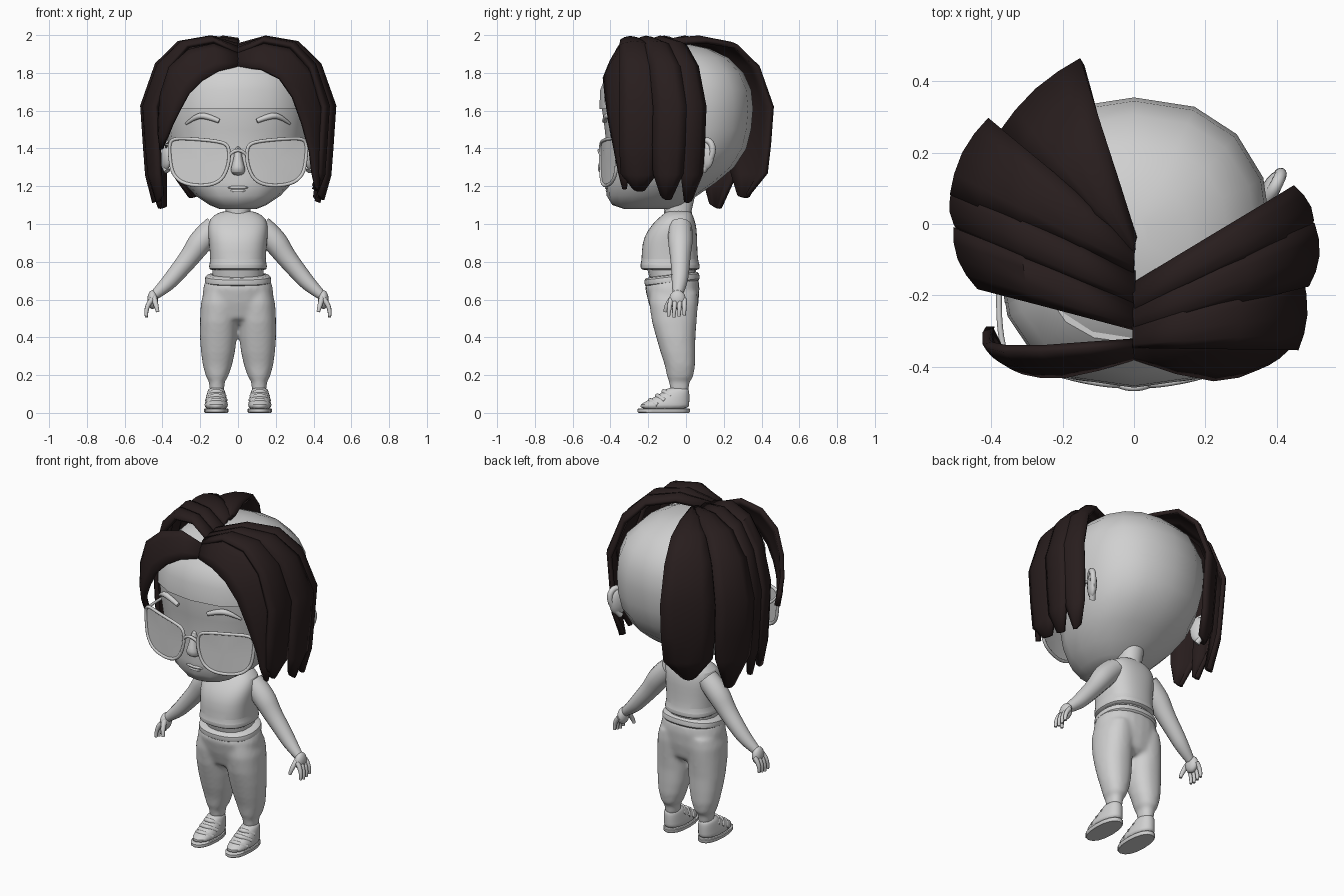
import bpy, bmesh, math
from mathutils import Vector

cube = bpy.data.objects.get("Cube")
if cube:
    bpy.data.objects.remove(cube, do_unlink=True)


def make_material(name, color):
    mat = bpy.data.materials.new(name)
    mat.use_nodes = True
    mat.diffuse_color = color
    mat.node_tree.nodes["Principled BSDF"].inputs["Base Color"].default_value = color
    return mat


GREY = make_material("plain grey", (0.63, 0.63, 0.63, 1))
HAIR = make_material("dark brown hair", (0.021, 0.0125, 0.0125, 1))
parts = []


def add_object(name, mesh, mat):
    mesh.materials.clear()
    mesh.materials.append(mat)
    obj = bpy.data.objects.new(name, mesh)
    bpy.context.collection.objects.link(obj)
    parts.append(obj)
    return obj


def from_bmesh(name, bm, mat=GREY):
    bmesh.ops.recalc_face_normals(bm, faces=bm.faces)
    mesh = bpy.data.meshes.new(name)
    bm.to_mesh(mesh)
    bm.free()
    return add_object(name, mesh, mat)


def skin_rows(bm, rows, closed):
    """Join rows of points with quads."""
    grid = [[bm.verts.new(p) for p in row] for row in rows]
    count = len(grid[0])
    for low, high in zip(grid, grid[1:]):
        for i in range(count if closed else count - 1):
            j = (i + 1) % count
            bm.faces.new((low[i], low[j], high[j], high[i]))
    return grid


def add_loft(bm, rings, cx=0, sides=16, power=0.9):
    """Stack oval rings given as z, half width, front y, back y, optional centre x."""
    rows = []
    for z, rx, front, back, *center in rings:
        mid = center[0] if center else cx
        row = []
        for i in range(sides):
            a = math.tau * i / sides
            c, s = (math.copysign(abs(t) ** power, t) for t in (math.cos(a), math.sin(a)))
            row.append((mid + rx * c, (front + back) / 2 + (back - front) / 2 * s, z))
        rows.append(row)
    grid = skin_rows(bm, rows, True)
    bm.faces.new(grid[0])
    bm.faces.new(grid[-1])


def loft(name, rings, cx=0, sides=16, power=0.9, smooth=0):
    bm = bmesh.new()
    add_loft(bm, rings, cx, sides, power)
    obj = from_bmesh(name, bm)
    if smooth:
        mod = obj.modifiers.new("smooth", "SUBSURF")
        mod.levels = mod.render_levels = smooth
    return obj


def tube(name, points, radii, cyclic=False):
    """Round tube along a soft path."""
    curve = bpy.data.curves.new(name, "CURVE")
    curve.dimensions = "3D"
    curve.bevel_depth = 1
    curve.bevel_resolution = 4
    curve.resolution_u = 4
    curve.use_fill_caps = True
    spline = curve.splines.new("NURBS")
    spline.points.add(len(points) - 1)
    for i, (target, p) in enumerate(zip(spline.points, points)):
        target.co = (*p, 1)
        target.radius = radii[i] if isinstance(radii, (list, tuple)) else radii
    spline.order_u = min(3, len(points))
    spline.use_cyclic_u = cyclic
    spline.use_endpoint_u = not cyclic
    helper = bpy.data.objects.new(name + " path", curve)
    bpy.context.collection.objects.link(helper)
    graph = bpy.context.evaluated_depsgraph_get()
    mesh = bpy.data.meshes.new_from_object(helper.evaluated_get(graph))
    bpy.data.objects.remove(helper, do_unlink=True)
    return add_object(name, mesh, GREY)


def ball(name, center, size, tilt=0):
    bm = bmesh.new()
    bmesh.ops.create_uvsphere(bm, u_segments=16, v_segments=10, radius=1)
    bmesh.ops.scale(bm, vec=size, verts=bm.verts)
    obj = from_bmesh(name, bm)
    obj.location = center
    obj.rotation_euler.z = tilt


# Hair: each lock is a sheet between two edge paths that fall from the parting
REACH = (0, 0.3, 0.62, 0.85, 1, 0.97, 0.95, 0.88)
FALL = (1.965, 1.94, 1.83, 1.62, 1.42, 1.27)
TAPER = (1, 1, 1, 1, 1, 1, 0.92, 0.3)


def edge(y0, z0, x1, y1, tip):
    heights = (z0, *FALL, tip)
    return [(x1 * f, y0 + (y1 - y0) * f, z) for f, z in zip(REACH, heights)]


def lock(name, first, second, bulge=0.022):
    rows, core, columns = [], Vector((0, -0.04, 1.5)), 4
    for a, b, width in zip(first, second, TAPER):
        row = []
        for i in range(columns + 1):
            u = i / columns
            p = Vector(a).lerp(Vector(b), 0.5 + (u - 0.5) * width)
            row.append(p + (p - core).normalized() * bulge * math.sin(math.pi * u))
        rows.append(row)
    bm = bmesh.new()
    skin_rows(bm, rows, False)
    obj = from_bmesh(name, bm, HAIR)
    mod = obj.modifiers.new("thickness", "SOLIDIFY")
    mod.thickness = 0.024
    mod.offset = 0


lock("right_lock_front", edge(-.29, 1.9, -.43, -.175, 1.19), edge(-.22, 1.92, -.495, -.01, 1.08))
lock("right_lock_middle", edge(-.22, 1.92, -.475, -.03, 1.16), edge(-.13, 1.93, -.495, .1, 1.1))
lock("right_lock_rear", edge(-.13, 1.94, -.505, .08, 1.14), edge(-.05, 1.95, -.4, .29, 1.06))
lock("back_lock", edge(-.08, 1.95, -.37, .25, 1.14), edge(-.04, 1.955, -.145, .455, 1.17))
lock("left_lock_rear", edge(-.24, 1.92, .49, -.02, 1.1), edge(-.17, 1.93, .44, .1, 1.16))
lock("left_lock_middle", edge(-.29, 1.91, .48, -.17, 1.18), edge(-.22, 1.92, .495, 0, 1.11))
lock("left_lock_front", edge(-.34, 1.9, .45, -.35, 1.22), edge(-.27, 1.91, .46, -.14, 1.16))
lock("left_fringe",
     [(0, -.37, 1.83), (.12, -.41, 1.82), (.22, -.43, 1.77), (.29, -.42, 1.67),
      (.34, -.4, 1.53), (.38, -.37, 1.38), (.39, -.35, 1.27), (.4, -.34, 1.2)],
     [(0, -.32, 1.91), (.14, -.32, 1.955), (.28, -.32, 1.93), (.385, -.32, 1.82),
      (.445, -.32, 1.62), (.435, -.31, 1.42), (.43, -.3, 1.27), (.42, -.3, 1.18)], 0.012)
lock("right_fringe",
     [(0, -.37, 1.83), (-.1, -.4, 1.81), (-.19, -.42, 1.76), (-.26, -.42, 1.69),
      (-.31, -.41, 1.6), (-.345, -.39, 1.53), (-.37, -.36, 1.46), (-.39, -.32, 1.4)],
     [(0, -.33, 1.9), (-.13, -.34, 1.95), (-.26, -.35, 1.92), (-.36, -.35, 1.83),
      (-.405, -.34, 1.69), (-.415, -.33, 1.56), (-.415, -.3, 1.47), (-.41, -.27, 1.4)], 0.01)

# Head with a thin scalp cap over the forehead
skull = [(1.08, .1, -.33, -.08), (1.1, .15, -.39, -.02), (1.15, .225, -.42, .06),
         (1.22, .29, -.425, .16), (1.3, .335, -.42, .255), (1.4, .365, -.42, .32),
         (1.5, .382, -.43, .345), (1.61, .388, -.445, .355), (1.71, .38, -.44, .345),
         (1.8, .345, -.405, .305), (1.88, .265, -.32, .225), (1.93, .16, -.21, .12),
         (1.95, .04, -.09, .02)]
loft("head", skull, power=0.86)
loft("scalp_cap", [(z, rx - .008, f - .014, b - .1) for z, rx, f, b in skull if 1.6 < z < 1.93],
     power=0.86)
loft("neck", [(1, .075, -.12, .04), (1.07, .065, -.115, .03), (1.16, .075, -.13, .05)])
loft("nose", [(1.255, .02, -.435, -.38), (1.275, .04, -.465, -.38), (1.3, .038, -.472, -.38),
              (1.34, .024, -.455, -.38), (1.42, .014, -.435, -.38)], smooth=1)
ball("upper_lip", (0, -.415, 1.193), (.055, .014, .01))
ball("lower_lip", (0, -.411, 1.176), (.042, .014, .01))

# Shirt and bare waist
loft("shirt", [(.755, .145, -.23, .065), (.76, .155, -.242, .074), (.79, .155, -.244, .074),
               (.8, .147, -.236, .065), (.9, .155, -.236, .06), (.97, .163, -.205, .06),
               (1.03, .155, -.15, .045), (1.06, .105, -.11, .03), (1.07, .07, -.1, .02)],
     sides=20, power=0.8, smooth=1)
loft("waist", [(.7, .135, -.19, .05), (.8, .135, -.215, .055)])

# Trousers: hips and legs fused into one soft shape, with a tilted waistband
bm = bmesh.new()
add_loft(bm, [(.47, .06, -.12, .02), (.5, .15, -.17, .05), (.58, .19, -.198, .066),
              (.66, .185, -.217, .072), (.71, .17, -.205, .066)], sides=24)
for s in (1, -1):
    add_loft(bm, [(z, rx, f, b, s * x) for z, rx, f, b, x in
                  ((.64, .085, -.19, .06, .096), (.58, .1, -.195, .064, .097),
                   (.48, .1, -.18, .056, .102), (.4, .098, -.158, .05, .104),
                   (.32, .09, -.135, .05, .106), (.25, .077, -.112, .048, .109),
                   (.19, .058, -.1, .038, .111), (.165, .042, -.09, .02, .112),
                   (.11, .038, -.082, .012, .112))], sides=24)
trousers = from_bmesh("trousers", bm)
fuse = trousers.modifiers.new("fuse", "REMESH")
fuse.mode = "VOXEL"
fuse.voxel_size = 0.011
fuse.use_smooth_shade = True
soften = trousers.modifiers.new("soften", "SMOOTH")
soften.factor = 0.5
soften.iterations = 8
band = loft("waistband", [(-.032, .165, -.21, .065), (-.022, .18, -.226, .074),
                          (.014, .177, -.224, .074), (.024, .16, -.21, .06)],
            sides=20, power=0.85, smooth=1)
band.rotation_euler.x = 0.12
band.location = (0, 0, .72)

tube("glasses_bridge", [(-.05, -.448, 1.36), (-.025, -.46, 1.39), (.025, -.46, 1.39),
                        (.05, -.448, 1.36)], .009)
LENS = [(.045, 1.385), (.06, 1.425), (.12, 1.44), (.23, 1.45), (.335, 1.455), (.365, 1.43),
        (.36, 1.34), (.345, 1.26), (.285, 1.21), (.165, 1.2), (.085, 1.23), (.05, 1.31)]

for side, s in (("left", 1), ("right", -1)):
    # Ear with a raised rim
    ball(side + "_ear", (s * .385, .1, 1.365), (.026, .055, .08), s * -.5)
    tube(side + "_ear_rim", [(s * .375, .07, 1.42), (s * .395, .1, 1.455), (s * .415, .145, 1.42),
                             (s * .405, .135, 1.34), (s * .375, .09, 1.28)], .017)
    # Eyebrow
    tube(side + "_eyebrow", [(s * .1, -.432, 1.545), (s * .17, -.422, 1.575),
                             (s * .225, -.4, 1.57), (s * .275, -.36, 1.53)],
         [.012, .017, .015, .006])
    # Glasses curve back around the face
    rim = [(s * x, .68 * x * x - .453, z) for x, z in LENS]
    tube(side + "_glasses_rim", rim, .009, True)
    bm = bmesh.new()
    hub = bm.verts.new((s * .2, -.426, 1.33))
    outline = [bm.verts.new(p) for p in rim]
    for a, b in zip(outline, outline[1:] + outline[:1]):
        bm.faces.new((hub, a, b))
    from_bmesh(side + "_lens", bm)
    tube(side + "_glasses_temple", [(s * .36, -.365, 1.42), (s * .38, -.31, 1.42),
                                    (s * .377, -.1, 1.42), (s * .38, .07, 1.41)], .008)
    # Arm, hand and fingers
    tube(side + "_arm", [(s * .12, -.03, .985), (s * .19, -.03, .92), (s * .25, -.03, .83),
                         (s * .32, -.03, .745), (s * .38, -.035, .675), (s * .44, -.045, .625)],
         [.062, .068, .054, .047, .04, .026])
    ball(side + "_palm", (s * .452, -.045, .6), (.028, .044, .05))
    for i in range(4):
        y = -.08 + i * .024
        tube(side + "_finger", [(s * .455, y, .6), (s * .49, y * 1.1, .565),
                                (s * .485, y * 1.15, .505 + abs(i - 1) * .006)],
             [.014, .013, .008])
    tube(side + "_thumb", [(s * .445, -.07, .61), (s * .435, -.105, .575), (s * .425, -.11, .535)],
         [.016, .014, .009])
    # Shoe with sole and straps
    center = s * .115
    loft(side + "_sole", [(0, .06, -.25, .016), (.005, .064, -.256, .02), (.02, .064, -.256, .02),
                          (.024, .06, -.25, .016)], center)
    loft(side + "_shoe", [(.016, .062, -.252, .018), (.045, .062, -.247, .02), (.065, .058, -.207, .02),
                          (.09, .053, -.157, .02), (.115, .047, -.118, .018), (.135, .039, -.1, .012)],
         center, smooth=1)
    for y, z, half in ((-.19, .066, .05), (-.152, .09, .048), (-.118, .113, .042)):
        tube(side + "_strap", [(center - half, y + .04, z - .025), (center - half * .6, y, z),
                               (center + half * .6, y, z), (center + half, y + .04, z - .025)], .013)

# Soft shading with crisp creases
bpy.ops.object.select_all(action="DESELECT")
for obj in parts:
    obj.select_set(True)
bpy.context.view_layer.objects.active = parts[0]
bpy.ops.object.shade_smooth_by_angle(angle=math.radians(40))
